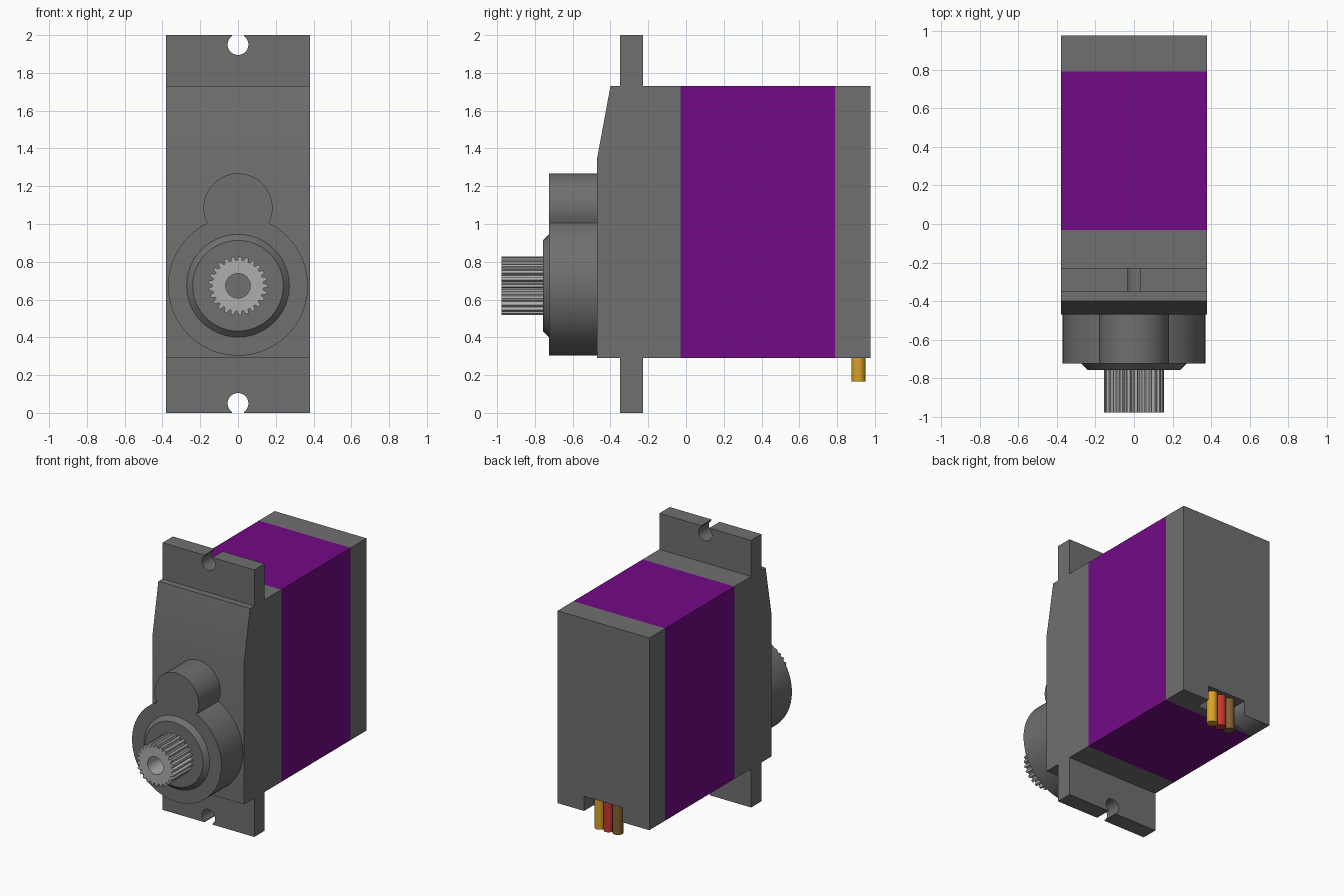
import bpy, bmesh
from math import sin, cos, pi, radians, acos, asin, sqrt

if "Cube" in bpy.data.objects:
    bpy.data.objects.remove(bpy.data.objects["Cube"])

W = 0.38                 # half width of the case
SHAFT_Z = 0.673          # height of the output shaft


def material(name, rgb):
    m = bpy.data.materials.new(name)
    m.diffuse_color = (*rgb, 1)
    m.use_nodes = True
    m.node_tree.nodes["Principled BSDF"].inputs["Base Color"].default_value = m.diffuse_color
    return m


GREY = material("dark_grey", (0.16, 0.16, 0.16))
METAL = material("metal", (0.42, 0.42, 0.42))
PURPLE = material("purple", (0.17, 0.003, 0.24))
YELLOW = material("yellow", (0.70, 0.36, 0.02))
RED = material("red", (0.55, 0.04, 0.03))
BROWN = material("brown", (0.23, 0.12, 0.03))


def arc(cx, cz, r, a0, a1, n):
    return [(cx + r * cos(a0 + (a1 - a0) * i / n), cz + r * sin(a0 + (a1 - a0) * i / n))
            for i in range(n + 1)]


def circle(cx, cz, r, n=48):
    return arc(cx, cz, r, 0, 2 * pi, n)[:-1]


# Maps a profile point (u, v) and a distance along the axis to a position
PLACE = {"x": lambda u, v, t: (t, u, v),
         "y": lambda u, v, t: (u, t, v),
         "z": lambda u, v, t: (u, v, t)}


def loft(name, rings, mat, axis="y", closed=False):
    """Skin a list of (profile, distance) rings; closed joins last to first."""
    bm = bmesh.new()
    loops = [[bm.verts.new(PLACE[axis](u, v, t)) for u, v in prof] for prof, t in rings]
    pairs = list(zip(loops, loops[1:]))
    if closed:
        pairs.append((loops[-1], loops[0]))
    else:
        bm.faces.new(loops[0])
        bm.faces.new(loops[-1])
    for a, b in pairs:
        for i in range(len(a)):
            j = (i + 1) % len(a)
            bm.faces.new((a[i], a[j], b[j], b[i]))
    bmesh.ops.recalc_face_normals(bm, faces=bm.faces)
    me = bpy.data.meshes.new(name)
    bm.to_mesh(me)
    bm.free()
    me.shade_smooth()
    me.set_sharp_from_angle(angle=radians(20))
    if mat:
        me.materials.append(mat)
    ob = bpy.data.objects.new(name, me)
    bpy.context.collection.objects.link(ob)
    return ob


def prism(name, prof, lo, hi, mat, axis="y"):
    return loft(name, [(prof, lo), (prof, hi)], mat, axis)


def rect(u0, u1, v0, v1):
    return [(u0, v0), (u1, v0), (u1, v1), (u0, v1)]


# Three case sections: sloped front, coloured middle, back cover
prism("front_case", [(-0.47, 0.29), (-0.03, 0.29), (-0.03, 1.73), (-0.40, 1.73), (-0.47, 1.35)],
      -W, W, GREY, "x")
prism("middle_case", rect(-W, W, 0.29, 1.73), -0.03, 0.79, PURPLE)
back = prism("back_cover", rect(-W, W, 0.29, 1.73), 0.79, 0.977, GREY)

# Cable notch in the back cover
cutter = prism("notch_cutter", rect(-0.16, 0.16, 0.2, 0.40), 0.865, 1.1, GREY)
cutter.hide_render = True
cutter.display_type = "WIRE"
cut = back.modifiers.new("notch", "BOOLEAN")
cut.operation = "DIFFERENCE"
cut.object = cutter

# Mounting tabs with open screw holes
r, slot = 0.055, 0.033
a = asin(slot / r)
keyhole = arc(0, 1.95, r, pi / 2 + a, 2.5 * pi - a, 32)
tab = [(W, 1.71), (W, 2), (slot, 2)] + keyhole[::-1] + [(-slot, 2), (-W, 2), (-W, 1.71)]
prism("upper_tab", tab, -0.35, -0.228, GREY)
prism("lower_tab", [(x, 2 - z) for x, z in tab], -0.35, -0.228, GREY)

# Gear housing: two overlapping circles merged into one outline
R, r, d = 0.37, 0.183, 0.412
along = (d * d + R * R - r * r) / (2 * d)
b = acos(along / R)
c = acos((along - d) / r)
housing = (arc(0, SHAFT_Z, R, pi / 2 + b, 2.5 * pi - b, 64)
           + arc(0, SHAFT_Z + d, r, pi / 2 - c, pi / 2 + c, 32)[1:-1])
prism("gear_housing", housing, -0.725, -0.46, GREY)
loft("bearing_collar", [(circle(0, SHAFT_Z, 0.272), -0.725),
                        (circle(0, SHAFT_Z, 0.24), -0.757)], GREY)

# Splined output shaft with a screw hole
TEETH = 25
step = 2 * pi / TEETH
angles = [(k + f) * step for k in range(TEETH) for f in (-0.38, -0.2, 0.2, 0.38)]
radii = [0.135, 0.156, 0.156, 0.135] * TEETH
outer = [(q * cos(t), SHAFT_Z + q * sin(t)) for t, q in zip(angles, radii)]
inner = [(0.065 * cos(t), SHAFT_Z + 0.065 * sin(t)) for t in angles]
loft("output_shaft", [(outer, -0.755), (outer, -0.978), (inner, -0.978), (inner, -0.755)],
     METAL, closed=True)

# Cable wires
for name, x, mat in (("yellow_wire", 0.075, YELLOW), ("red_wire", 0, RED), ("brown_wire", -0.075, BROWN)):
    prism(name, circle(x, 0.913, 0.037, 24), 0.165, 0.40, mat, "z")
